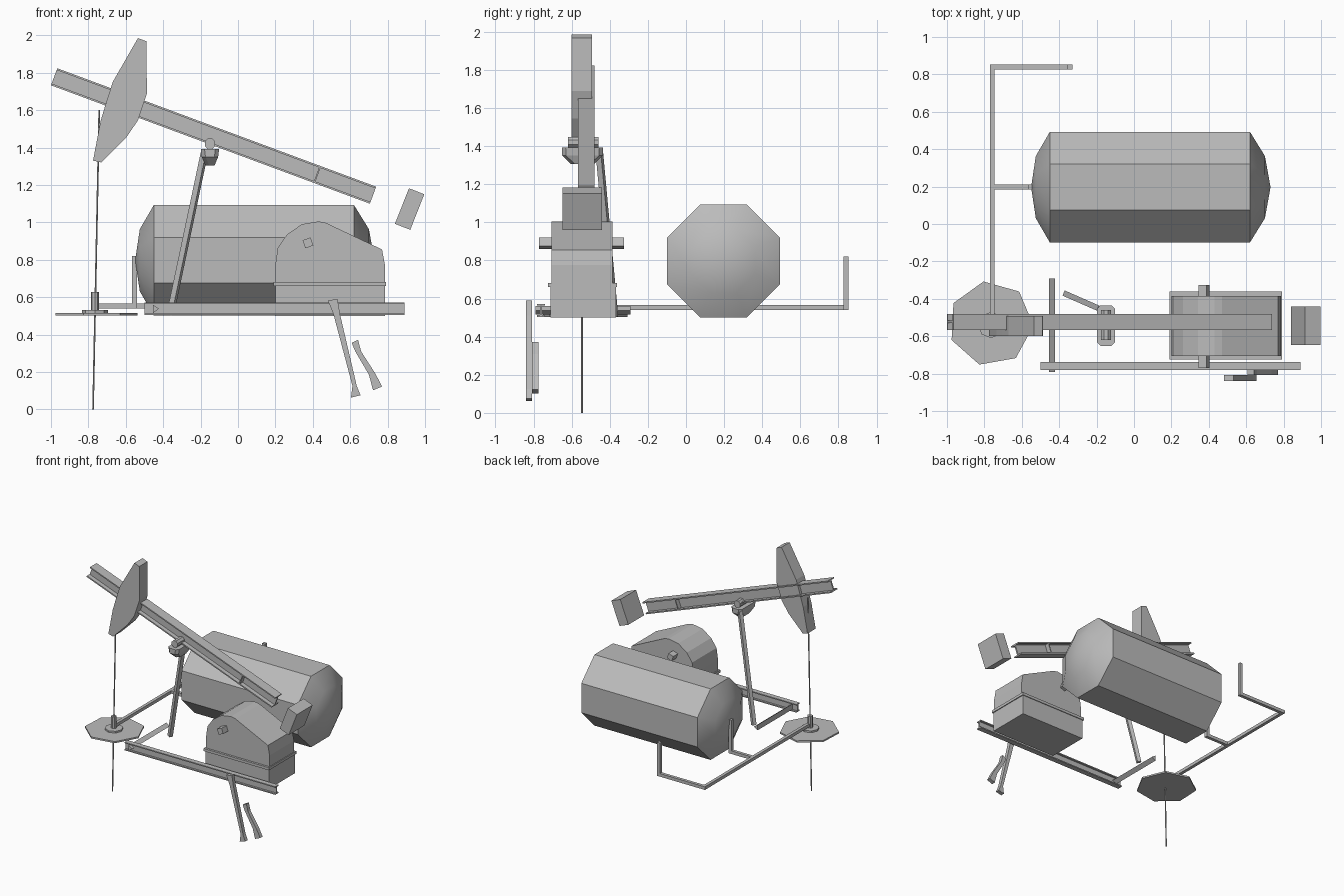
import bpy, bmesh, math
from mathutils import Vector, Matrix

if "Cube" in bpy.data.objects:
    bpy.data.objects.remove(bpy.data.objects["Cube"])

grey = bpy.data.materials.new("plain_grey")
grey.use_nodes = True
grey.diffuse_color = (0.5, 0.5, 0.5, 1)
grey.node_tree.nodes["Principled BSDF"].inputs["Base Color"].default_value = (0.5, 0.5, 0.5, 1)


def loft(name, rings):
    """Skin rings of points; a ring of one point closes to a tip."""
    bm = bmesh.new()
    loops = [[bm.verts.new(p) for p in ring] for ring in rings]
    for a, b in zip(loops, loops[1:]):
        n = max(len(a), len(b))
        for i in range(n):
            j = (i + 1) % n
            if len(a) == 1:
                bm.faces.new((a[0], b[i], b[j]))
            elif len(b) == 1:
                bm.faces.new((a[i], a[j], b[0]))
            else:
                bm.faces.new((a[i], a[j], b[j], b[i]))
    for end in (loops[0], loops[-1]):
        if len(end) > 2:
            bm.faces.new(end)
    bmesh.ops.recalc_face_normals(bm, faces=bm.faces)
    mesh = bpy.data.meshes.new(name)
    bm.to_mesh(mesh)
    bm.free()
    mesh.materials.append(grey)
    obj = bpy.data.objects.new(name, mesh)
    bpy.context.collection.objects.link(obj)
    return obj


def side_prism(name, outline, y0, y1):
    """Extrude an (x, z) outline along y."""
    return loft(name, [[(x, y, z) for x, z in outline] for y in (y0, y1)])


def box(name, x0, x1, y0, y1, z0, z1):
    return side_prism(name, [(x0, z0), (x1, z0), (x1, z1), (x0, z1)], y0, y1)


def ngon(n, r, start=0):
    return [(r * math.cos(start + math.tau * i / n), r * math.sin(start + math.tau * i / n))
            for i in range(n)]


def rect(w, h):
    return [(-w / 2, -h / 2), (w / 2, -h / 2), (w / 2, h / 2), (-w / 2, h / 2)]


def i_section(w, h, web, flange):
    half = [(w / 2, h / 2), (w / 2, h / 2 - flange), (web / 2, h / 2 - flange)]
    right = half + [(u, -v) for u, v in reversed(half)]
    return right + [(-u, v) for u, v in reversed(right)]


def bar(name, a, b, section):
    """Run a (sideways, upward) section straight from a to b."""
    a, b = Vector(a), Vector(b)
    d = (b - a).normalized()
    side = d.cross(Vector((0, 0, 1)))
    side = side.normalized() if side.length > 0.01 else Vector((0, 1, 0))
    up = side.cross(d)
    return loft(name, [[p + side * u + up * v for u, v in section] for p in (a, b)])


def disc(name, x, y, z0, z1, n, r, start=0):
    return loft(name, [[(x + u, y + v, z) for u, v in ngon(n, r, start)] for z in (z0, z1)])


# Storage tank with flat sided barrel and smooth domed ends
def tank_ring(x, r):
    return [(x, 0.197 + u, 0.797 + v) for u, v in ngon(8, r, math.pi / 8)]


tank = loft("storage_tank", [[(-0.55, 0.197, 0.797)], tank_ring(-0.525, 0.18), tank_ring(-0.45, 0.32),
                             tank_ring(0.62, 0.32), tank_ring(0.70, 0.18), [(0.73, 0.197, 0.797)]])
for f in tank.data.polygons:
    f.use_smooth = abs(f.normal.x) > 0.2

# Walking beam and its stiffener plates
start, end = Vector((-0.983, -0.523, 1.778)), Vector((0.722, -0.523, 1.145))
bar("walking_beam", start, end, i_section(0.085, 0.097, 0.012, 0.01))
mid = start.lerp(end, 0.825)
step = (end - start).normalized() * 0.004
bar("beam_stiffener", mid - step, mid + step, rect(0.085, 0.085))

# Horse head
side_prism("horse_head", [(-0.775, 1.33), (-0.735, 1.54), (-0.705, 1.64), (-0.67, 1.75),
                          (-0.535, 1.985), (-0.49, 1.968), (-0.487, 1.69), (-0.535, 1.545),
                          (-0.60, 1.45), (-0.73, 1.32)], -0.60, -0.493)
bar("polished_rod", (-0.775, -0.545, 0), (-0.742, -0.545, 1.6), ngon(6, 0.005))

# Centre bearing and its saddle
side_prism("bearing_shaft", [(-0.15 + u, 1.42 + v) for u, v in ngon(8, 0.03, math.pi / 8)], -0.62, -0.46)


def saddle_ring(z, hx, hy):
    c = 0.02
    return [(-0.15 + sx * x, -0.543 + sy * y, z) for sx, sy, x, y in
            [(1, 1, hx, hy - c), (1, 1, hx - c, hy), (-1, 1, hx - c, hy), (-1, 1, hx, hy - c),
             (-1, -1, hx, hy - c), (-1, -1, hx - c, hy), (1, -1, hx - c, hy), (1, -1, hx, hy - c)]]


loft("bearing_saddle", [saddle_ring(1.305, 0.025, 0.06), saddle_ring(1.35, 0.044, 0.107),
                        saddle_ring(1.392, 0.049, 0.108)])

# Support leg
bar("support_leg", (-0.363, -0.375, 0.505), (-0.18, -0.455, 1.37), rect(0.03, 0.03))

# Base rail and cross member
bar("front_rail", (-0.5, -0.76, 0.538), (0.89, -0.76, 0.538), i_section(0.042, 0.068, 0.01, 0.009))
side_prism("cross_member", [(-0.455, 0.515), (-0.455, 0.56), (-0.423, 0.538)], -0.79, -0.292)

# Gearbox: lower case, joint flange, arched cover, cross shaft
box("gearbox_case", 0.2, 0.785, -0.712, -0.368, 0.50, 0.66)
box("gearbox_flange", 0.19, 0.792, -0.724, -0.362, 0.66, 0.682)
cover = [(0.2, 0.682), (0.2, 0.775), (0.213, 0.865), (0.262, 0.935), (0.342, 0.99), (0.43, 1.005),
         (0.47, 0.997), (0.77, 0.855), (0.785, 0.775), (0.785, 0.682)]
side_prism("gearbox_cover", cover, -0.706, -0.385)
side_prism("gearbox_shaft", [(0.374 + u, 0.89 + v) for u, v in ngon(4, 0.032, math.radians(65))],
           -0.77, -0.325)

# Counterweight
bar("counterweight", (0.88, -0.544, 0.976), (0.955, -0.544, 1.166), rect(0.208, 0.088))

# Wellhead plate, collar and post
disc("wellhead_plate", -0.765, -0.532, 0.503, 0.516, 7, 0.228, math.radians(100))
disc("wellhead_collar", -0.765, -0.54, 0.516, 0.53, 8, 0.07)
disc("wellhead_post", -0.765, -0.54, 0.53, 0.628, 8, 0.021)

# Flow line with a branch to the tank and an open riser
r = 0.013
box("main_pipe", -0.771, -0.745, -0.54, 0.852, 0.54, 0.566)
box("branch_pipe", -0.745, -0.54, 0.185, 0.211, 0.54, 0.566)
box("branch_riser", -0.566, -0.54, 0.185, 0.211, 0.566, 0.82)
box("far_pipe", -0.745, -0.33, 0.826, 0.852, 0.54, 0.566)
box("far_riser", -0.356, -0.33, 0.826, 0.852, 0.566, 0.82)

# Crank arms in front of the rail
side_prism("long_crank_arm", [(0.48, 0.582), (0.532, 0.59), (0.545, 0.51), (0.635, 0.125),
                              (0.655, 0.075), (0.604, 0.063), (0.612, 0.125), (0.51, 0.51)], -0.84, -0.808)
side_prism("short_crank_arm", [(0.608, 0.355), (0.642, 0.372), (0.658, 0.31), (0.735, 0.19),
                               (0.77, 0.122), (0.722, 0.102), (0.70, 0.185), (0.627, 0.31)], -0.807, -0.775)
